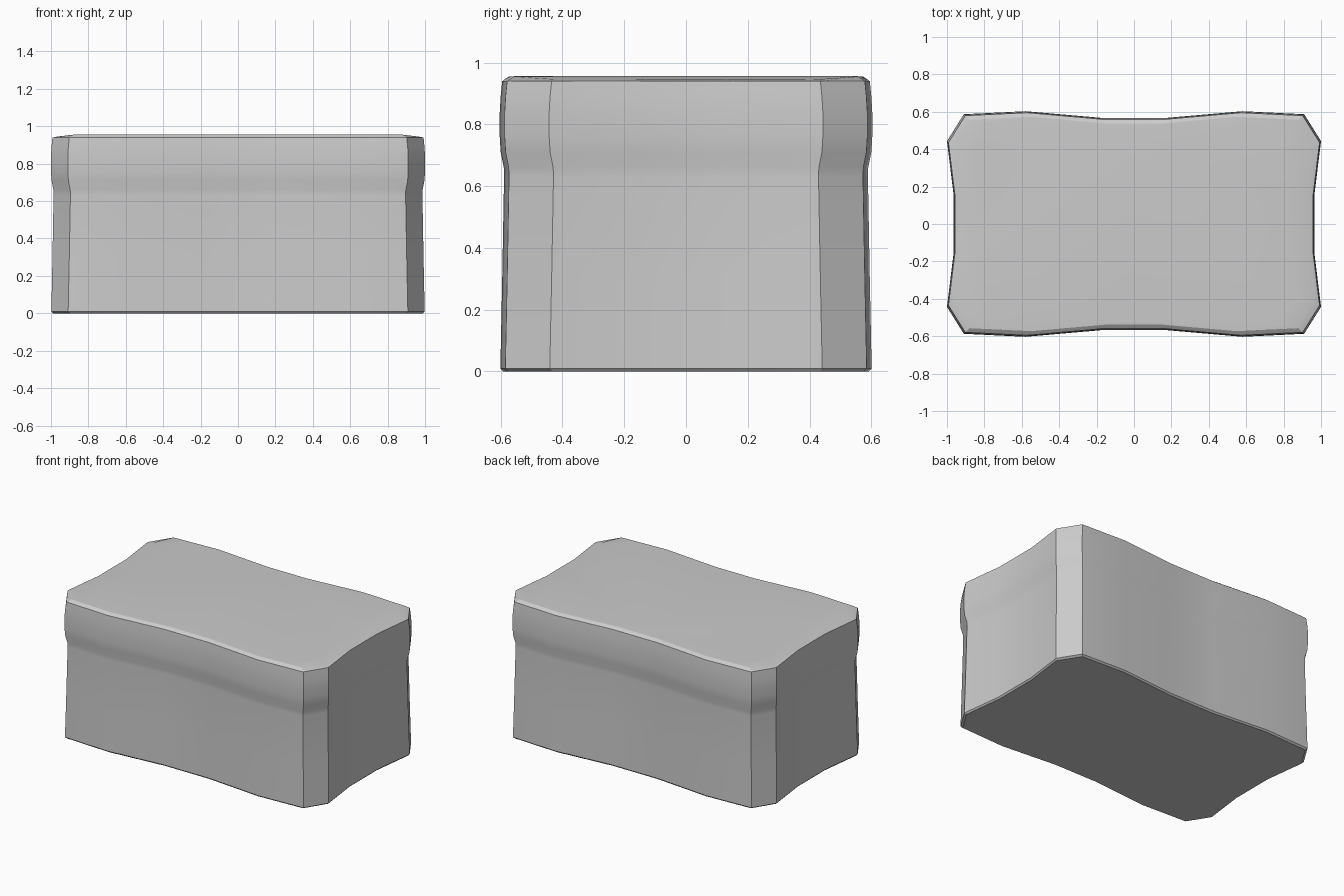
import bpy, bmesh, math

cube = bpy.data.objects.get("Cube")
if cube:
    bpy.data.objects.remove(cube, do_unlink=True)

grey = bpy.data.materials.new("light grey")
grey.use_nodes = True
colour = (0.6, 0.6, 0.6, 1)
grey.diffuse_color = colour
grey.node_tree.nodes["Principled BSDF"].inputs["Base Color"].default_value = colour

# Quarter outline of the pinched, corner-cut box
quarter = [(0.965, 0.16), (1.0, 0.443), (0.91, 0.587), (0.58, 0.603), (0.18, 0.568)]
outline = quarter + [(-x, y) for x, y in reversed(quarter)]
outline += [(-x, -y) for x, y in outline]

# Wall profile: height and inset
profile = [(0.0, 0.012), (0.01, 0.002), (0.3, 0.008), (0.63, 0.014), (0.66, 0.013),
           (0.71, 0.003), (0.76, 0.0), (0.84, 0.0), (0.89, 0.003), (0.94, 0.008)]


def ring(bm, z, dx, dy):
    return [bm.verts.new((x - math.copysign(dx, x), y - math.copysign(dy, y), z))
            for x, y in outline]


def bridge(bm, low, high):
    n = len(low)
    for i in range(n):
        j = (i + 1) % n
        bm.faces.new((low[i], low[j], high[j], high[i]))


bm = bmesh.new()
rings = [ring(bm, z, d, d) for z, d in profile]
# Lid: narrow bevel along the long sides, gentle rise from the short ends
lid = ring(bm, 0.955, 0.03, 0.03)
for v in lid:
    if abs(v.co.x) > 0.92:
        v.co.x = math.copysign(0.965 if abs(v.co.y) > 0.3 else 0.935, v.co.x)
        v.co.z = 0.945
rings.append(lid)
for low, high in zip(rings, rings[1:]):
    bridge(bm, low, high)
crown = ring(bm, 0.956, 0.13, 0.05)
bridge(bm, lid, crown)
bm.faces.new(crown)
bm.faces.new(list(reversed(rings[0])))
bmesh.ops.recalc_face_normals(bm, faces=bm.faces)

mesh = bpy.data.meshes.new("box")
bm.to_mesh(mesh)
bm.free()
mesh.materials.append(grey)
box = bpy.data.objects.new("box", mesh)
bpy.context.collection.objects.link(box)
bpy.context.view_layer.objects.active = box
box.select_set(True)
bpy.ops.object.shade_smooth_by_angle(angle=math.radians(25))
